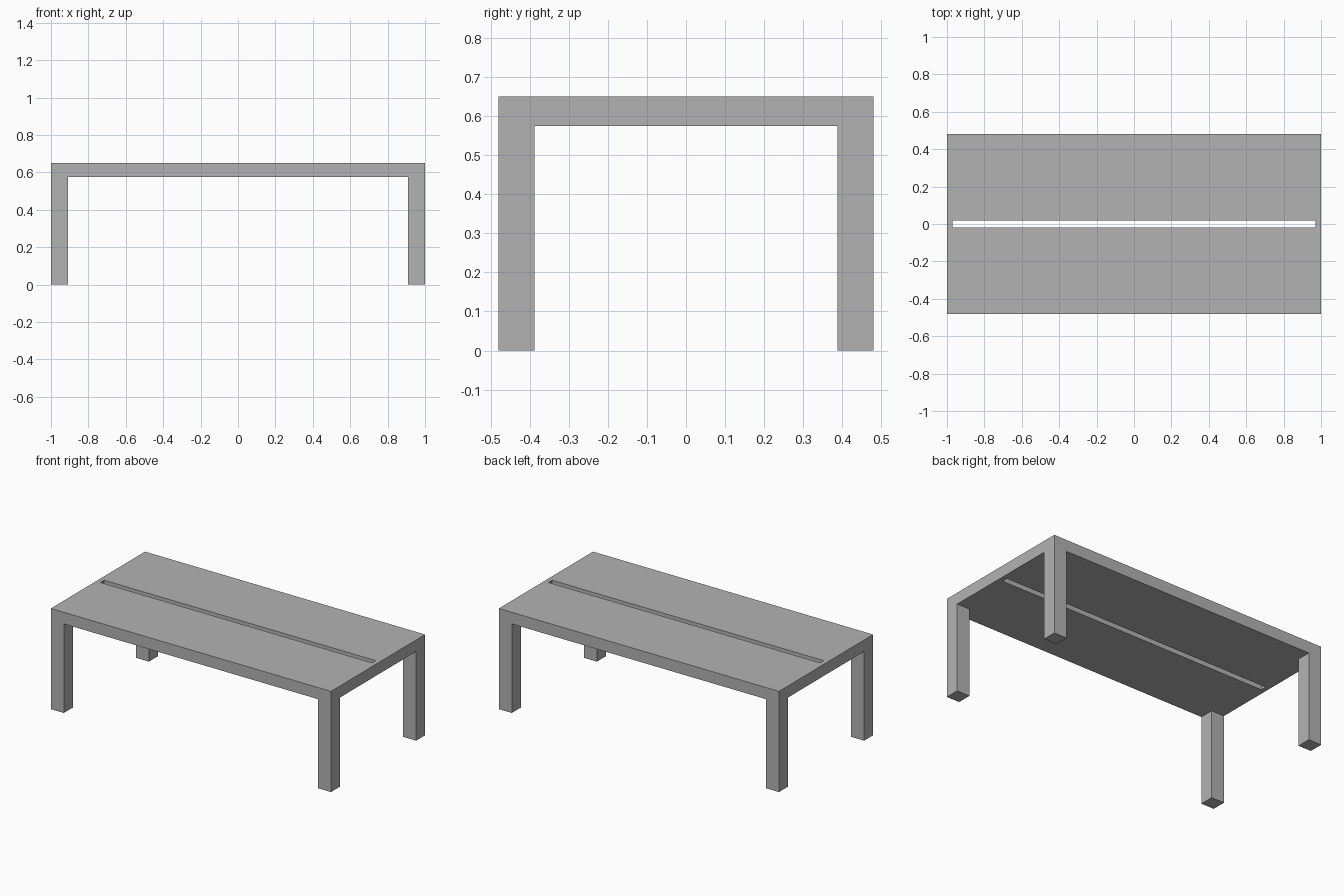
import bpy
import bmesh

default_cube = bpy.data.objects.get("Cube")
if default_cube:
    bpy.data.objects.remove(default_cube, do_unlink=True)

HALF_X, HALF_Y = 1.0, 0.48
HEIGHT, THICKNESS = 0.65, 0.075
LEG = 0.092
SLOT_X, SLOT_Y = 0.97, 0.019

grey = bpy.data.materials.new("plain grey")
grey.use_nodes = True
colour = (0.45, 0.45, 0.45, 1)
grey.diffuse_color = colour
grey.node_tree.nodes["Principled BSDF"].inputs["Base Color"].default_value = colour


def add_object(name, bm):
    bmesh.ops.recalc_face_normals(bm, faces=bm.faces[:])
    mesh = bpy.data.meshes.new(name)
    bm.to_mesh(mesh)
    bm.free()
    mesh.materials.append(grey)
    obj = bpy.data.objects.new(name, mesh)
    bpy.context.collection.objects.link(obj)
    return obj


def rectangle(bm, half_x, half_y, z):
    corners = ((-1, -1), (1, -1), (1, 1), (-1, 1))
    return [bm.verts.new((sx * half_x, sy * half_y, z)) for sx, sy in corners]


# Table top: a flat ring around the long slot, extruded upwards
bm = bmesh.new()
underside = HEIGHT - THICKNESS
outer = rectangle(bm, HALF_X, HALF_Y, underside)
inner = rectangle(bm, SLOT_X, SLOT_Y, underside)
for i in range(4):
    j = (i + 1) % 4
    bm.faces.new((outer[i], outer[j], inner[j], inner[i]))
result = bmesh.ops.extrude_face_region(bm, geom=bm.faces[:], use_keep_orig=True)
raised = [v for v in result["geom"] if isinstance(v, bmesh.types.BMVert)]
bmesh.ops.translate(bm, verts=raised, vec=(0, 0, THICKNESS))
add_object("table_top", bm)

# Square legs, flush with the corners of the top
for y_name, sy in (("front", -1), ("back", 1)):
    for x_name, sx in (("left", 1), ("right", -1)):
        bm = bmesh.new()
        bmesh.ops.create_cube(bm, size=1)
        bmesh.ops.scale(bm, verts=bm.verts[:], vec=(LEG, LEG, underside))
        leg = add_object(f"{y_name}_{x_name}_leg", bm)
        leg.location = (sx * (HALF_X - LEG / 2), sy * (HALF_Y - LEG / 2), underside / 2)
